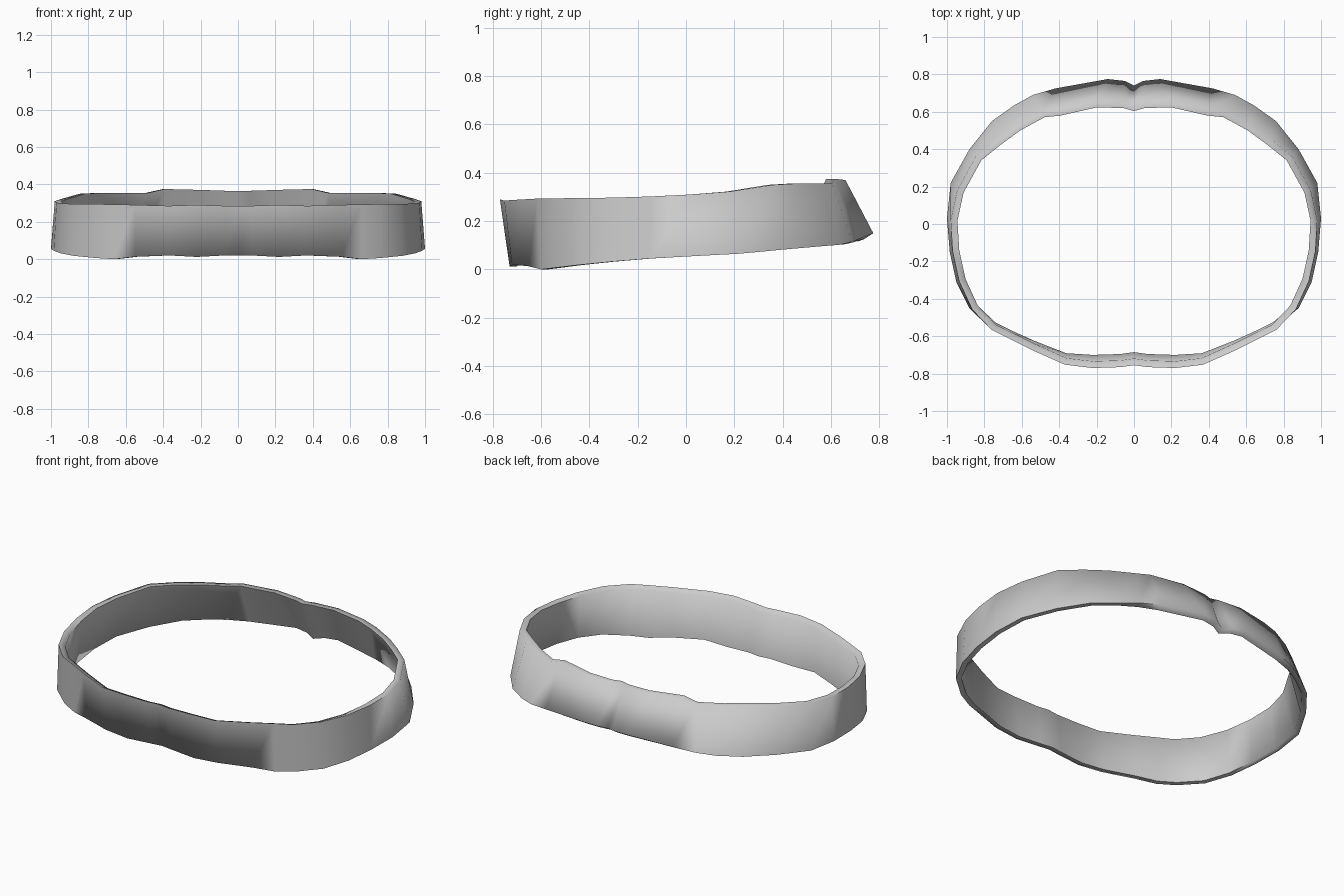
import bpy, bmesh, math
from mathutils import Vector

if "Cube" in bpy.data.objects:
    bpy.data.objects.remove(bpy.data.objects["Cube"])

# Right half, front to back: bottom edge x, y, z then top edge x, y, z
HALF = [
    (0, -.715, .02, 0, -.755, .285),
    (.07, -.725, .02, .07, -.765, .285),
    (.22, -.73, .012, .22, -.77, .29),
    (.37, -.72, .02, .37, -.752, .285),
    (.55, -.65, .013, .55, -.672, .29),
    (.66, -.60, 0, .66, -.617, .293),
    (.76, -.55, .006, .76, -.567, .294),
    (.88, -.45, .018, .865, -.457, .295),
    (.95, -.31, .032, .935, -.305, .297),
    (.985, -.15, .045, .97, -.145, .302),
    (1, .03, .055, .98, .02, .31),
    (.98, .22, .065, .945, .18, .322),
    (.88, .40, .082, .845, .362, .35),
    (.76, .55, .095, .735, .452, .355),
    (.64, .635, .102, .625, .532, .355),
    (.54, .69, .115, .49, .605, .355),
    (.42, .725, .13, .40, .615, .375),
    (.14, .775, .15, .20, .66, .37),
    (.05, .765, .145, .05, .655, .365),
    (0, .74, .135, 0, .64, .365),
]


def full_loop(first):
    """Mirror one edge of the half profile into a closed loop."""
    right = [Vector(s[first:first + 3]) for s in HALF]
    left = [Vector((-p.x, p.y, p.z)) for p in right[-2:0:-1]]
    return right + left


def inset(loop, wall, front_drop, back_drop):
    """Move a loop inward in plan, tilting the rim at the front and back."""
    out = []
    n = len(loop)
    for i, p in enumerate(loop):
        t = loop[(i + 1) % n] - loop[i - 1]
        q = p + Vector((-t.y, t.x, 0)).normalized() * wall
        q.z -= front_drop * min(max(-p.y / .6, 0), 1)
        q.z -= back_drop * min(max((p.y - .64) / .1, 0), 1)
        out.append(q)
    return out


bottom, top = full_loop(0), full_loop(3)
loops = [bottom, top, inset(top, .036, .015, 0), inset(bottom, .03, 0, .02)]

# Closed band: outer wall, top rim, inner wall, bottom rim
bm = bmesh.new()
rings = [[bm.verts.new(p) for p in loop] for loop in loops]
count = len(bottom)
for k in range(4):
    a, b = rings[k], rings[(k + 1) % 4]
    for i in range(count):
        j = (i + 1) % count
        bm.faces.new((a[i], a[j], b[j], b[i]))
bmesh.ops.recalc_face_normals(bm, faces=bm.faces)

mesh = bpy.data.meshes.new("waist_band")
bm.to_mesh(mesh)
bm.free()
band = bpy.data.objects.new("waist_band", mesh)
bpy.context.collection.objects.link(band)

grey = bpy.data.materials.new("light_grey")
grey.diffuse_color = (.6, .6, .6, 1)
grey.use_nodes = True
grey.node_tree.nodes["Principled BSDF"].inputs["Base Color"].default_value = grey.diffuse_color
mesh.materials.append(grey)

# Soft walls, crisp only where the rims turn sharply
bpy.context.view_layer.objects.active = band
band.select_set(True)
bpy.ops.object.shade_smooth_by_angle(angle=math.radians(85))
